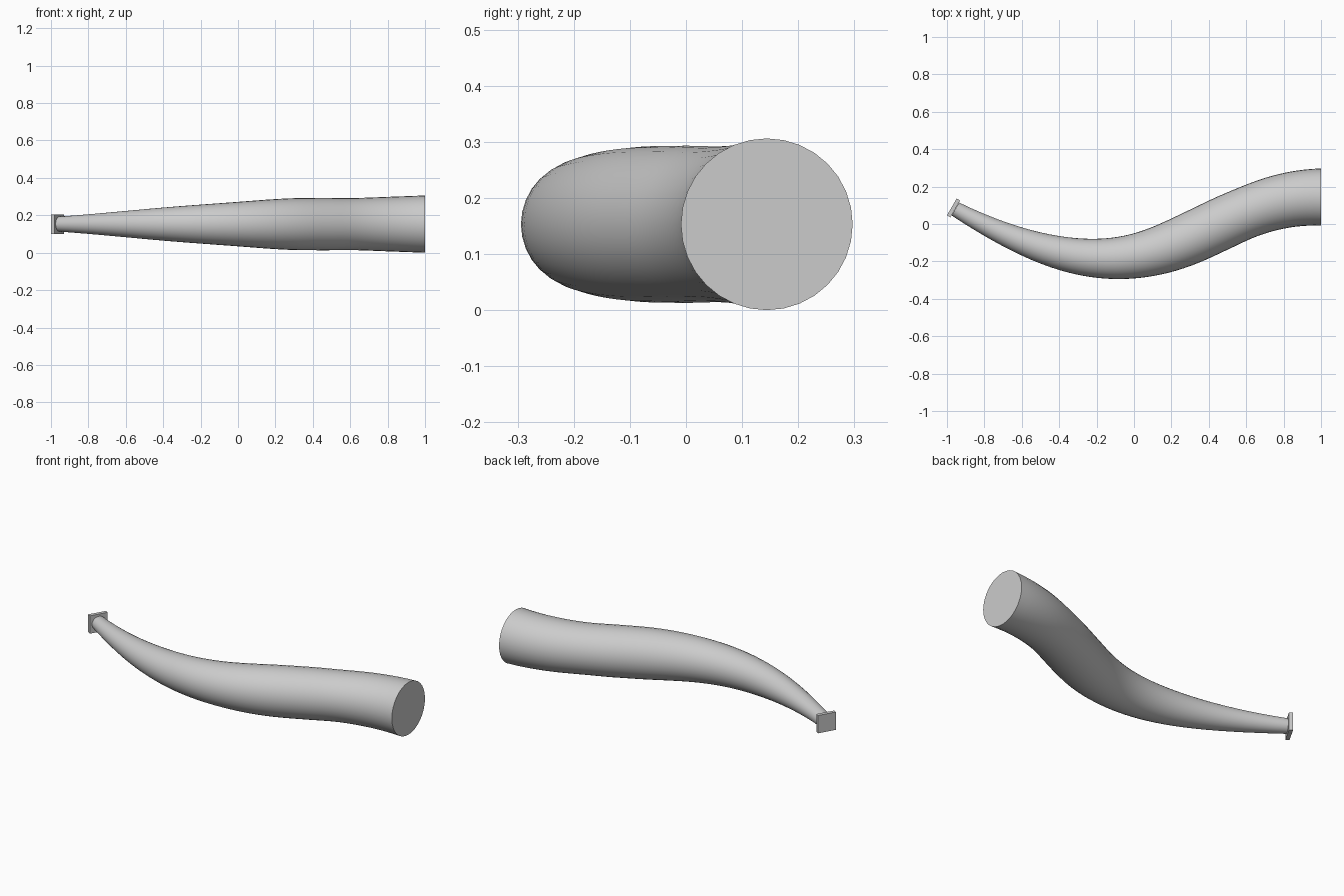
import bpy, bmesh, math
from mathutils import Vector, Matrix

if "Cube" in bpy.data.objects:
    bpy.data.objects.remove(bpy.data.objects["Cube"])

grey = bpy.data.materials.new("plain_grey")
grey.use_nodes = True
colour = (0.6, 0.6, 0.6, 1)
grey.diffuse_color = colour
grey.node_tree.nodes["Principled BSDF"].inputs["Base Color"].default_value = colour

SIDES, STEPS, AXIS_Z = 32, 48, 0.153
# Centre line of the horn as one cubic curve
P = [Vector(p) for p in ((-0.955, 0.08, AXIS_Z), (0.15, -0.55, AXIS_Z),
                         (0.32, 0.144, AXIS_Z), (1, 0.144, AXIS_Z))]
# Radius along the curve
RADII = [(0, 0.04), (0.2, 0.089), (0.4, 0.12), (0.55, 0.137),
         (0.68, 0.14), (0.78, 0.139), (0.9, 0.146), (1, 0.153)]


def point(t):
    s = 1 - t
    return P[0]*s**3 + P[1]*3*s*s*t + P[2]*3*s*t*t + P[3]*t**3


def tangent(t):
    s = 1 - t
    return ((P[1]-P[0])*s*s + (P[2]-P[1])*2*s*t + (P[3]-P[2])*t*t).normalized()


def radius(t):
    # Smooth interpolation with averaged slopes
    n = len(RADII) - 1
    i = next(k for k in range(n) if t <= RADII[k+1][0] or k == n-1)

    def slope(k):
        a, b = RADII[max(k-1, 0)], RADII[min(k+1, n)]
        return (b[1]-a[1]) / (b[0]-a[0])
    (t0, r0), (t1, r1) = RADII[i], RADII[i+1]
    h = t1 - t0
    u = (t - t0) / h
    return (r0*(1+2*u)*(1-u)**2 + h*slope(i)*u*(1-u)**2
            + r1*u*u*(3-2*u) + h*slope(i+1)*u*u*(u-1))


def finish(bm, name):
    bmesh.ops.recalc_face_normals(bm, faces=bm.faces)
    mesh = bpy.data.meshes.new(name)
    bm.to_mesh(mesh)
    bm.free()
    mesh.materials.append(grey)
    obj = bpy.data.objects.new(name, mesh)
    bpy.context.collection.objects.link(obj)
    return obj


# Tapered curved tube with flat end caps
bm = bmesh.new()
rings = []
for i in range(STEPS + 1):
    t = i / STEPS
    c, d, r = point(t), tangent(t), radius(t)
    up = Vector((0, 0, 1))
    side = up.cross(d)
    rings.append([bm.verts.new(c + (side*math.cos(a) + up*math.sin(a)) * r)
                  for a in (2*math.pi*k/SIDES for k in range(SIDES))])
for a, b in zip(rings, rings[1:]):
    for k in range(SIDES):
        m = (k + 1) % SIDES
        bm.faces.new((a[k], a[m], b[m], b[k]))
bm.faces.new(rings[0])
bm.faces.new(rings[-1])
tube = finish(bm, "curved_tube")
bpy.ops.object.select_all(action='DESELECT')
tube.select_set(True)
bpy.context.view_layer.objects.active = tube
bpy.ops.object.shade_smooth_by_angle(angle=math.radians(35))

# Square plate at the narrow end
bm = bmesh.new()
bmesh.ops.create_cube(bm, size=1)
bm.transform(Matrix.Translation((-0.965, 0.086, AXIS_Z))
             @ Matrix.Rotation(math.radians(-30), 4, 'Z')
             @ Matrix.Diagonal((0.021, 0.104, 0.104, 1)))
finish(bm, "end_plate")
